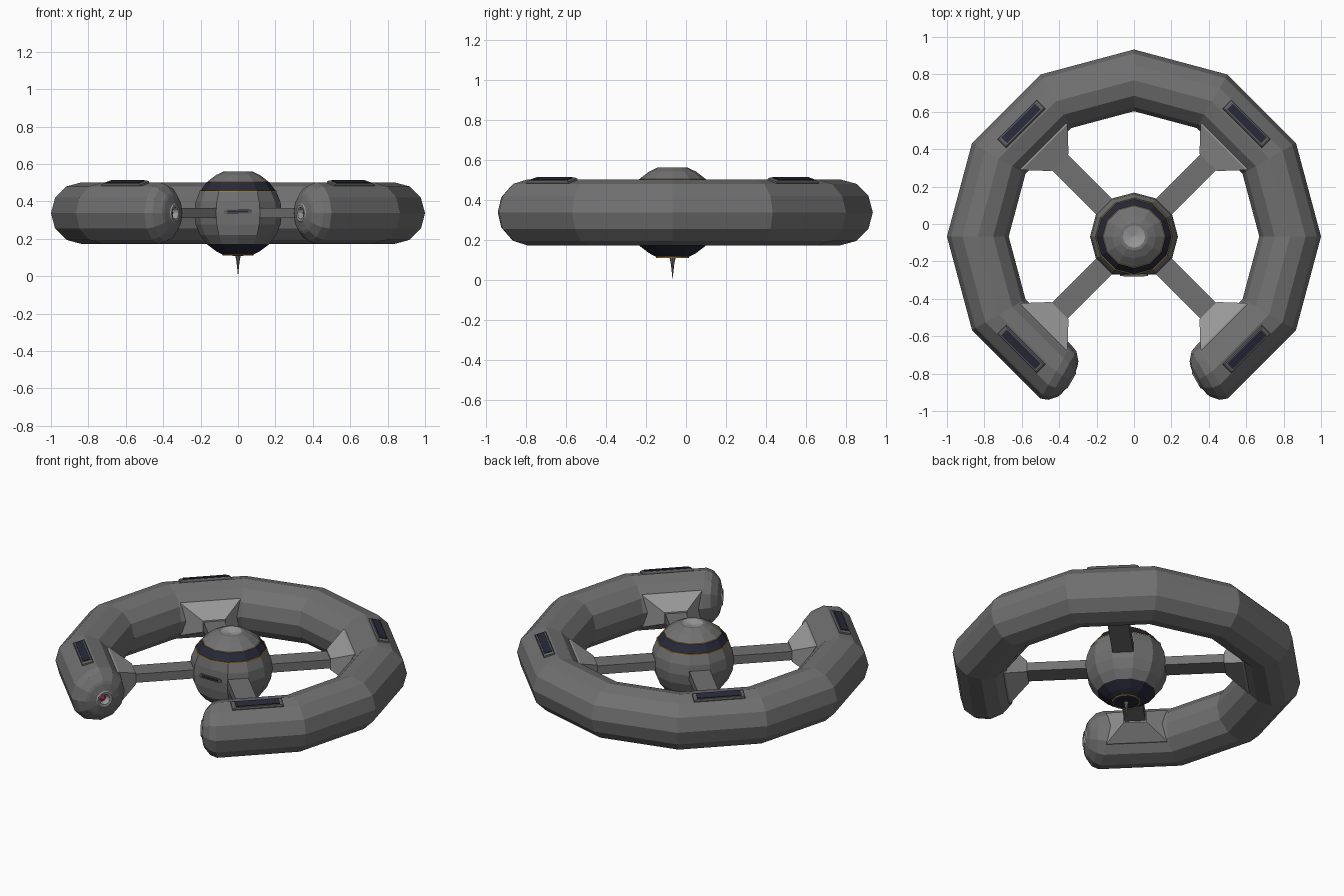
import bpy, bmesh
from math import sin, cos, pi, radians
from mathutils import Vector, Matrix

if "Cube" in bpy.data.objects:
    bpy.data.objects.remove(bpy.data.objects["Cube"])

C = Vector((0, -0.067, 0.337))       # common centre of ring and hub
MAJOR, MINOR = 0.835, 0.165


def material(name, rgb):
    m = bpy.data.materials.new(name)
    m.diffuse_color = (*rgb, 1)
    m.use_nodes = True
    m.node_tree.nodes["Principled BSDF"].inputs["Base Color"].default_value = m.diffuse_color
    return m


HULL = material("hull_grey", (0.165, 0.165, 0.165))
LIGHT = material("light_grey", (0.32, 0.32, 0.32))
FRAME = material("frame_grey", (0.11, 0.11, 0.115))
NAVY = material("navy", (0.02, 0.022, 0.04))
GOLD = material("gold", (0.5, 0.28, 0.05))
RED = material("red", (0.7, 0.02, 0.1))


def make(name, verts, faces, mat=HULL, matrix=Matrix()):
    me = bpy.data.meshes.new(name)
    me.from_pydata([matrix @ Vector(v) for v in verts], [], faces)
    bm = bmesh.new()
    bm.from_mesh(me)
    bmesh.ops.remove_doubles(bm, verts=bm.verts, dist=1e-5)
    bmesh.ops.recalc_face_normals(bm, faces=bm.faces)
    bm.to_mesh(me)
    bm.free()
    ob = bpy.data.objects.new(name, me)
    bpy.context.collection.objects.link(ob)
    me.materials.append(mat)
    return ob


def skin(rows, closed_rows=False):
    """Quads between successive closed loops of points."""
    n, k = len(rows[0]), len(rows)
    verts = [p for r in rows for p in r]
    faces = [(i % k * n + j, i % k * n + (j + 1) % n,
              (i + 1) % k * n + (j + 1) % n, (i + 1) % k * n + j)
             for i in range(k if closed_rows else k - 1) for j in range(n)]
    return verts, faces


def lathe(name, profile, mat=HULL, matrix=Matrix(), n=12, front=-9, closed=False):
    rows = [[(r * cos(2 * pi * j / n), max(r * sin(2 * pi * j / n), front), z)
             for j in range(n)] for r, z in profile]
    return make(name, *skin(rows, closed), mat, matrix)


def loft(name, sections, mat=HULL, matrix=Matrix()):
    """Boxy solid along local x from (x, half width, half height)."""
    rows = [[(x, -w, -h), (x, w, -h), (x, w, h), (x, -w, h)] for x, w, h in sections]
    v, f = skin(rows)
    k = len(v)
    return make(name, v, f + [(0, 1, 2, 3), (k - 4, k - 3, k - 2, k - 1)], mat, matrix)


# Open ring: 12-sided tube over ten of twelve segments
rows = []
for i in range(11):
    a = radians(-60 + 30 * i)
    rows.append([C + Vector(((MAJOR + MINOR * cos(b)) * cos(a),
                             (MAJOR + MINOR * cos(b)) * sin(a), MINOR * sin(b)))
                 for b in (2 * pi * j / 12 for j in range(12))])
make("open_ring", *skin(rows))

# Domed ring ends with a recessed red lamp
for side, deg, s in (("right", -60, -1), ("left", 240, 1)):
    a = radians(deg)
    X = Vector((cos(a), sin(a), 0))
    Z = Vector((-sin(a), cos(a), 0)) * s
    M = Matrix((X, Z.cross(X), Z)).transposed().to_4x4()
    M.translation = C + X * MAJOR
    lathe("end_cap_" + side, [(0.165, 0), (0.15, 0.04), (0.11, 0.075),
                              (0.095, 0.082)], HULL, M)
    lathe("end_disc_" + side, [(0.095, 0.082), (0.052, 0.092)], HULL, M)
    lathe("end_port_" + side, [(0.052, 0.092), (0.046, 0.098), (0.032, 0.096),
                               (0.026, 0.06), (0, 0.06)], LIGHT, M)
    lathe("end_lamp_" + side, [(0.02, 0.06), (0.014, 0.072), (0, 0.076)], RED, M)

# Hub: faceted sphere with a flattened front
R = 0.235


def arc(*degs):
    return [(R * cos(radians(d)), R * sin(radians(d))) for d in degs]


H = Matrix.Translation(C)
FRONT = -R * cos(radians(30))
lathe("hub_body", arc(-45, -30, -15, 0, 15, 30), HULL, H, front=FRONT)
lathe("hub_window_band", arc(30, 45), NAVY, H)
lathe("hub_dome", arc(45, 60) + [(0.075, 0.224), (0.06, 0.224)], HULL, H)
lathe("dome_dish", [(0.06, 0.224), (0, 0.21)], LIGHT, H)
lathe("hub_lower_bowl", arc(-45, -60) + [(0.078, -0.224), (0, -0.23)], NAVY, H)
for name, r, z, t in (("band_trim", 0.203, 0.118, 0.003),
                      ("dome_trim", 0.166, 0.166, 0.0015),
                      ("bowl_trim", 0.08, -0.224, 0.003)):
    lathe(name, [(r - t, z - t), (r + t, z - t), (r + t, z + t), (r - t, z + t)],
          GOLD, H, closed=True)
lathe("bottom_spike", [(0.016, -0.222), (0.009, -0.255), (0.005, -0.29), (0, -0.337)],
      HULL, H, n=8)

# Slot on the flat front of the hub
S = Matrix.Translation(C + Vector((0, FRONT, 0.008)))
loft("front_slot_frame", [(-0.075, 0.006, 0.006), (-0.06, 0.008, 0.011),
                          (0.06, 0.008, 0.011), (0.075, 0.006, 0.006)], FRAME, S)
loft("front_slot", [(-0.055, 0.011, 0.005), (0.055, 0.011, 0.005)], NAVY, S)

# Four diagonal spokes, flared brackets and roof panels
for k in range(4):
    M = H @ Matrix.Rotation(radians(45 + 90 * k), 4, "Z")
    loft(f"spoke_{k}", [(0.15, 0.06, 0.027), (0.60, 0.06, 0.027)], HULL, M)
    loft(f"bracket_{k}", [(0.56, 0.065, 0.035), (0.675, 0.172, 0.1),
                          (0.71, 0.172, 0.1)], LIGHT, M)
    P = M @ Matrix.Translation((0.85, 0, 0.153)) @ Matrix.Rotation(radians(15), 4, "Y")
    P = P @ Matrix.Rotation(radians(-90), 4, "Y")     # local x becomes outward normal
    loft(f"panel_frame_{k}", [(-0.01, 0.15, 0.034), (0.008, 0.147, 0.033),
                              (0.014, 0.137, 0.029)], FRAME, P)
    loft(f"panel_glass_{k}", [(0.0, 0.127, 0.022), (0.018, 0.127, 0.022)], NAVY, P)
